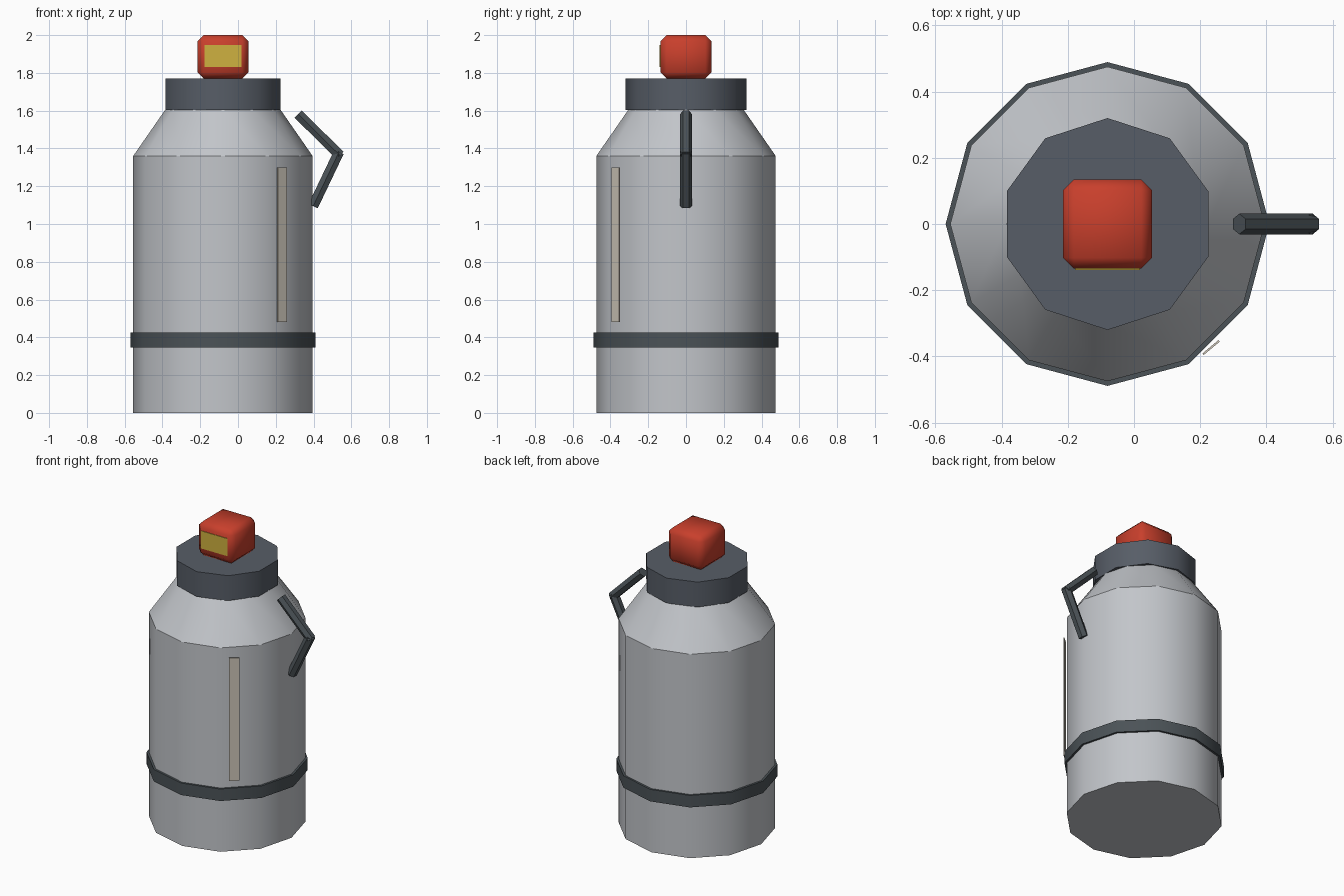
import bpy, math
from mathutils import Vector

if "Cube" in bpy.data.objects:
    bpy.data.objects.remove(bpy.data.objects["Cube"])

CX = -0.08  # axis of the bottle


def material(name, rgb):
    m = bpy.data.materials.new(name)
    m.diffuse_color = (*rgb, 1)
    m.use_nodes = True
    m.node_tree.nodes["Principled BSDF"].inputs["Base Color"].default_value = m.diffuse_color
    return m


STEEL = material("brushed steel", (0.54, 0.56, 0.59))
SLATE = material("slate plastic", (0.095, 0.11, 0.135))
RUBBER = material("dark rubber", (0.07, 0.085, 0.095))
RED = material("red plastic", (0.58, 0.05, 0.025))
YELLOW = material("yellow label", (0.62, 0.44, 0.05))
CREAM = material("pale stripe", (0.62, 0.57, 0.49))


def finish(name, mat, angle=None):
    ob = bpy.context.object
    ob.name = name
    ob.data.materials.append(mat)
    bpy.ops.object.transform_apply(location=False, rotation=True, scale=True)
    if angle:
        bpy.ops.object.shade_smooth_by_angle(angle=math.radians(angle))
    return ob


def ring(name, mat, sides, z0, z1, r0, r1):
    # vertical prism or frustum with a corner on the y axis
    bpy.ops.mesh.primitive_cone_add(vertices=sides, radius1=r0, radius2=r1,
                                    depth=z1 - z0, location=(CX, 0, (z0 + z1) / 2))
    return finish(name, mat, 40)


def box(name, mat, size, loc, turn=0.0, bevel=0.0):
    bpy.ops.mesh.primitive_cube_add(size=1, location=loc)
    ob = bpy.context.object
    ob.scale = size
    ob.rotation_euler.z = turn
    finish(name, mat)
    if bevel:
        mod = ob.modifiers.new("rounded edges", 'BEVEL')
        mod.width = bevel
        mod.segments = 1
        bpy.ops.object.modifier_apply(modifier=mod.name)
        bpy.ops.object.shade_smooth_by_angle(angle=math.radians(60))
    return ob


def rod(name, mat, a, b, r):
    # six-sided rod between two points of the y = 0 plane, corners towards +-y
    a, b = Vector(a), Vector(b)
    d = b - a
    bpy.ops.mesh.primitive_cylinder_add(vertices=6, radius=r, depth=d.length,
                                        location=(a + b) / 2)
    bpy.context.object.rotation_euler.y = math.atan2(d.x, d.z)
    return finish(name, mat)


# bottle
ring("body", STEEL, 12, 0.0, 1.36, 0.475, 0.475)
ring("shoulder", STEEL, 12, 1.36, 1.605, 0.475, 0.305)
ring("band", RUBBER, 12, 0.345, 0.425, 0.489, 0.489)
ring("cap", SLATE, 10, 1.603, 1.77, 0.32, 0.32)

# push button with its label
box("button", RED, (0.27, 0.27, 0.23), (CX, 0, 1.885), bevel=0.033)
box("button_label", YELLOW, (0.196, 0.008, 0.117), (CX, -0.135, 1.889))

# level stripe standing just off the body
az = math.radians(-50)
box("level_stripe", CREAM, (0.063, 0.006, 0.82),
    (CX + 0.487 * math.cos(az), 0.487 * math.sin(az), 0.89), turn=az + math.pi / 2)

# bent handle
rod("handle_upper", RUBBER, (0.318, 0, 1.582), (0.54, 0, 1.363), 0.031)
rod("handle_lower", RUBBER, (0.535, 0, 1.382), (0.398, 0, 1.095), 0.031)
